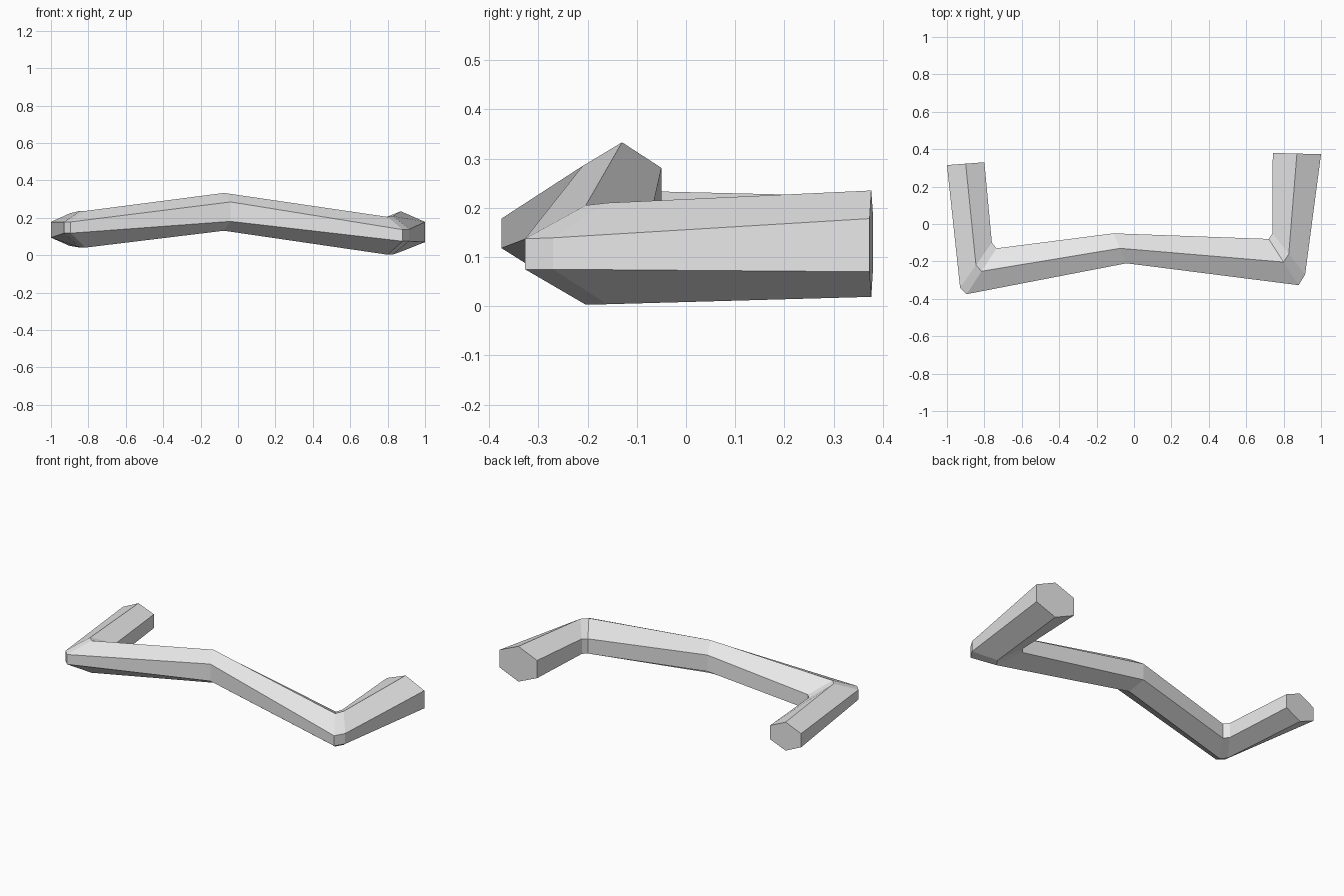
import bpy
import bmesh

# Remove the default cube
default_cube = bpy.data.objects.get("Cube")
if default_cube:
    bpy.data.objects.remove(default_cube, do_unlink=True)


def make_material(name, color):
    material = bpy.data.materials.new(name)
    material.use_nodes = True
    material.diffuse_color = color
    material.node_tree.nodes["Principled BSDF"].inputs["Base Color"].default_value = color
    return material


def hexagon(outer, inner, middle, half_height, outer_middle, outer_half, inner_half):
    """Six corners of a cross-section with a ridge on top and below."""
    ridge = [(a + b) / 2 for a, b in zip(outer, inner)]
    inner_middle = 2 * middle - outer_middle
    return [
        (*ridge, middle + half_height),
        (*outer, outer_middle + outer_half),
        (*outer, outer_middle - outer_half),
        (*ridge, middle - half_height),
        (*inner, inner_middle - inner_half),
        (*inner, inner_middle + inner_half),
    ]


# Cross-sections along the bent bar, from one arm end to the other;
# each bend at an arm has a pair of sections that forms a narrow bevel
sections = [
    hexagon((-1, .315), (-.8, .33), .137, .087, .136, .042, .042),
    hexagon((-.93, -.34), (-.76, -.1), .139, .098, .148, .03, .045),
    hexagon((-.895, -.375), (-.735, -.13), .139, .098, .148, .03, .045),
    hexagon((-.04, -.21), (-.11, -.05), .232, .101, .233, .052, .05),
    hexagon((.88, -.327), (.72, -.08), .104, .101, .106, .031, .045),
    hexagon((.915, -.27), (.74, -.05), .107, .103, .107, .032, .046),
    hexagon((1, .373), (.742, .38), .127, .108, .124, .054, .054),
]

# Skin the sections into one faceted bar with closed ends
bm = bmesh.new()
rings = [[bm.verts.new(point) for point in section] for section in sections]
for ring, following in zip(rings, rings[1:]):
    for i in range(len(ring)):
        j = (i + 1) % len(ring)
        bm.faces.new((ring[i], ring[j], following[j], following[i]))
bm.faces.new(rings[0])
bm.faces.new(rings[-1])
bmesh.ops.recalc_face_normals(bm, faces=bm.faces)

mesh = bpy.data.meshes.new("bent_bar")
bm.to_mesh(mesh)
bm.free()
mesh.materials.append(make_material("light_grey", (.8, .8, .8, 1)))
bar = bpy.data.objects.new("bent_bar", mesh)
bpy.context.collection.objects.link(bar)
